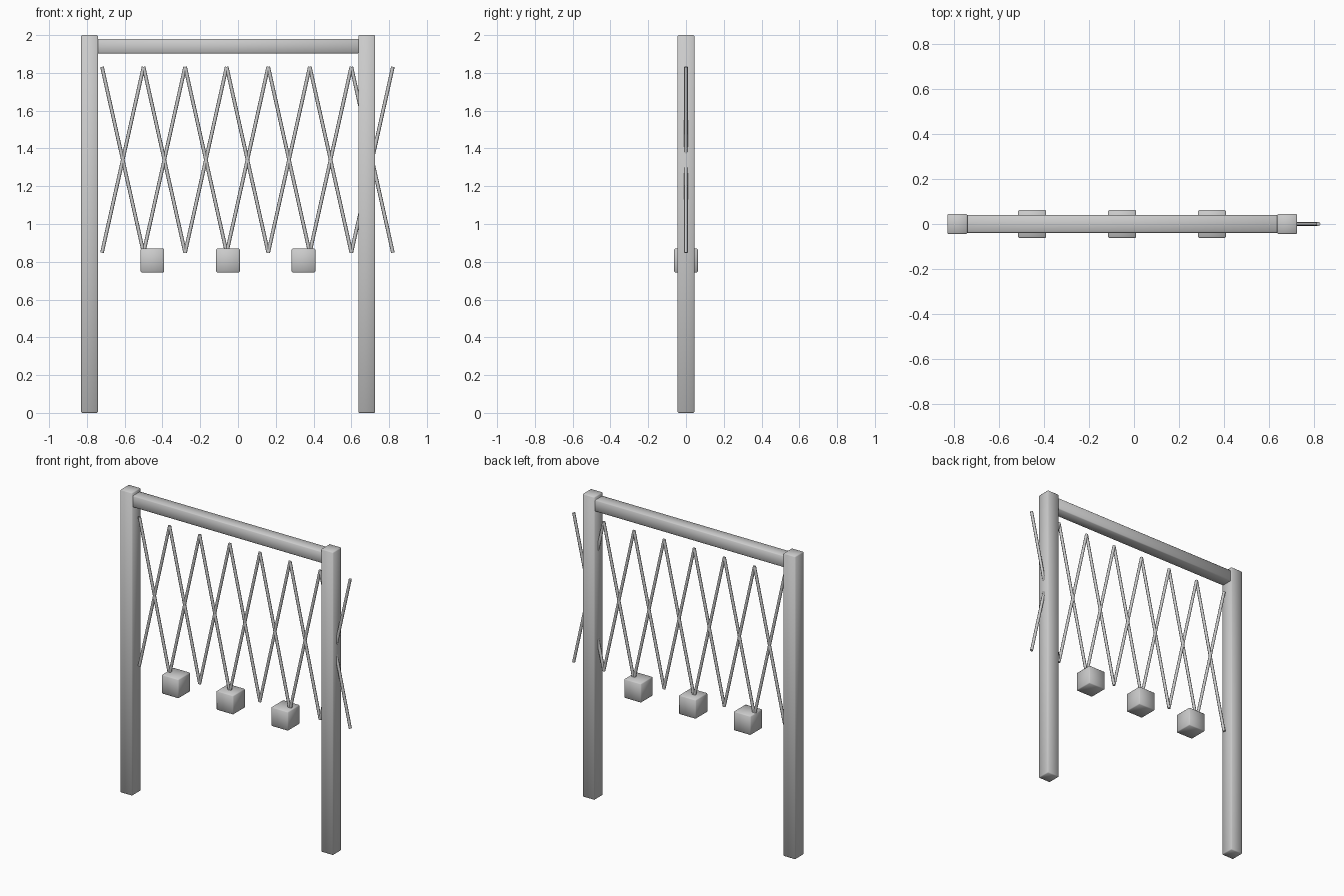
import bpy, math
from mathutils import Vector

if "Cube" in bpy.data.objects:
    bpy.data.objects.remove(bpy.data.objects["Cube"])

grey = bpy.data.materials.new("plain_grey")
grey.diffuse_color = (0.6, 0.6, 0.6, 1)
grey.use_nodes = True
grey.node_tree.nodes["Principled BSDF"].inputs["Base Color"].default_value = grey.diffuse_color


def finish(ob, name):
    ob.name = name
    ob.data.materials.append(grey)
    for p in ob.data.polygons:
        p.use_smooth = True


# softly shaded block with slightly worn edges
def block(name, lo, hi, bevel=0.005):
    lo, hi = Vector(lo), Vector(hi)
    bpy.ops.mesh.primitive_cube_add(size=1, location=(lo + hi) / 2)
    ob = bpy.context.object
    ob.scale = hi - lo
    bpy.ops.object.transform_apply(location=False, rotation=False, scale=True)
    mod = ob.modifiers.new("edges", 'BEVEL')
    mod.width = bevel
    mod.segments = 1
    finish(ob, name)


# thin round rod between two points
def rod(name, a, b, r=0.0095):
    a, b = Vector(a), Vector(b)
    d = b - a
    bpy.ops.mesh.primitive_cylinder_add(vertices=8, radius=r, depth=d.length,
                                        location=(a + b) / 2)
    ob = bpy.context.object
    ob.rotation_euler = d.to_track_quat('Z', 'Y').to_euler()
    finish(ob, name)
    bpy.ops.object.shade_smooth_by_angle(angle=math.radians(60))


# frame
block("left_post", (-0.83, -0.045, 0), (-0.741, 0.045, 2))
block("right_post", (0.637, -0.045, 0), (0.726, 0.045, 2))
block("top_beam", (-0.745, -0.039, 1.903), (0.64, 0.039, 1.98))

# crossed lattice rods
for i in range(7):
    x0 = -0.72 + 0.22 * i
    x1 = x0 + 0.22
    rod(f"falling_rod_{i}", (x0, 0, 1.832), (x1, 0, 0.848))
    rod(f"rising_rod_{i}", (x0, 0, 0.848), (x1, 0, 1.832))

# hanging weights
for i, x in enumerate((-0.453, -0.053, 0.347)):
    block(f"hanging_weight_{i}", (x - 0.0625, -0.0625, 0.743),
          (x + 0.0625, 0.0625, 0.869))
